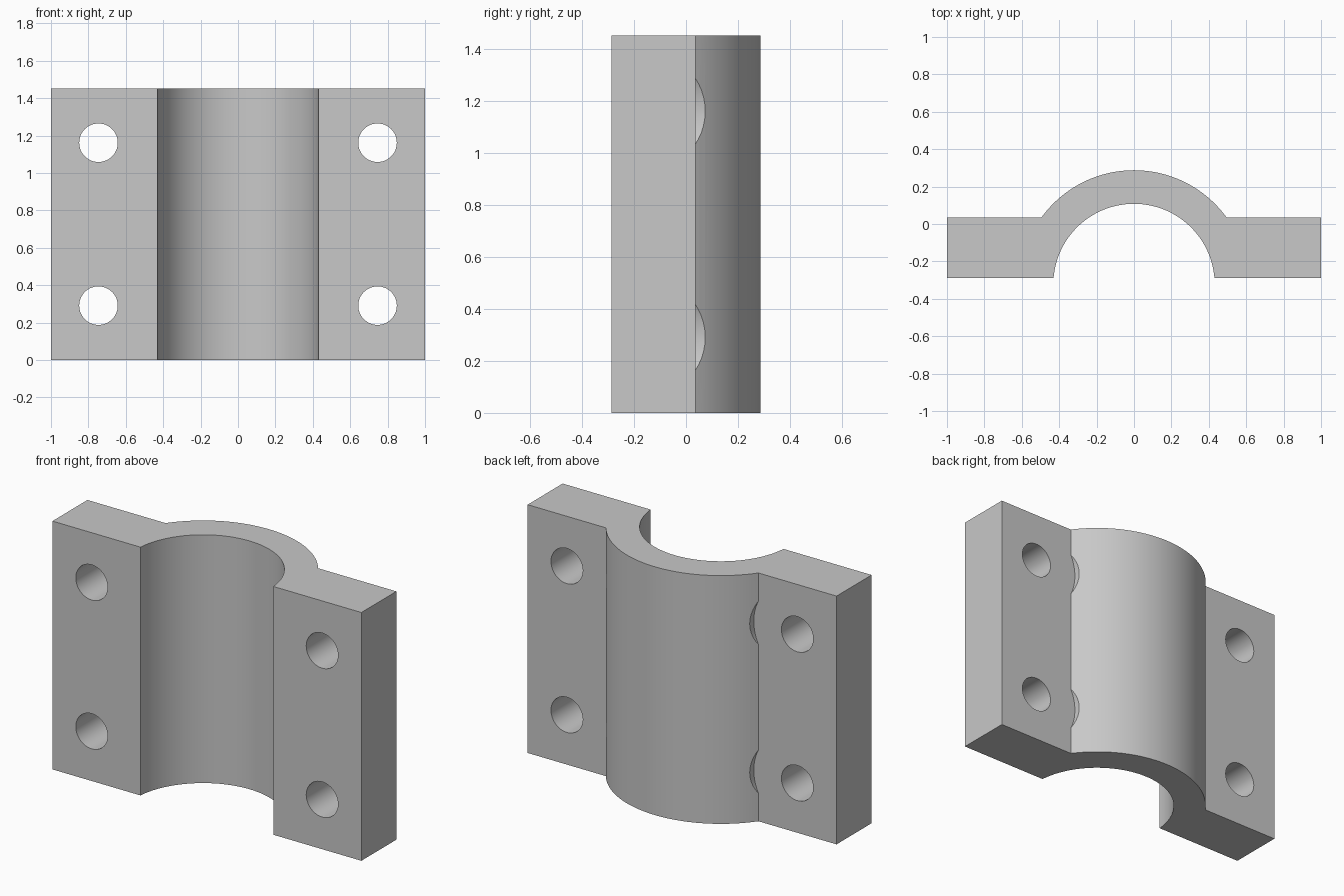
import bpy, bmesh, math
from mathutils import Matrix

cube = bpy.data.objects.get("Cube")
if cube:
    bpy.data.objects.remove(cube, do_unlink=True)

HEIGHT = 1.453
FRONT, FLANGE_BACK = -0.2875, 0.036
AXIS_Y, INNER_R, OUTER_R = -0.3235, 0.4315, 0.611
HOLE_X, HOLE_Z, HOLE_R, SEAT_R = 0.746, 0.291, 0.103, 0.282

grey = bpy.data.materials.new("plain grey")
grey.use_nodes = True
colour = (0.58, 0.58, 0.58, 1)
grey.diffuse_color = colour
grey.node_tree.nodes["Principled BSDF"].inputs["Base Color"].default_value = colour


def make_object(name, bm):
    bmesh.ops.recalc_face_normals(bm, faces=bm.faces)
    mesh = bpy.data.meshes.new(name)
    bm.to_mesh(mesh)
    bm.free()
    obj = bpy.data.objects.new(name, mesh)
    bpy.context.collection.objects.link(obj)
    mesh.materials.append(grey)
    return obj


def arc(radius, end_y, steps):
    """Points from the right end to the left end of an arc that stops at end_y."""
    start = math.asin((end_y - AXIS_Y) / radius)
    sweep = math.pi - 2 * start
    angles = [start + sweep * i / steps for i in range(steps + 1)]
    return [(radius * math.cos(a), AXIS_Y + radius * math.sin(a)) for a in angles]


# Saddle clamp: one cross-section, extruded upwards
outline = [(1, FRONT), (1, FLANGE_BACK)] + arc(OUTER_R, FLANGE_BACK, 48)
outline += [(-1, FLANGE_BACK), (-1, FRONT)] + arc(INNER_R, FRONT, 64)[::-1]
bm = bmesh.new()
base = bm.faces.new([bm.verts.new((x, y, 0)) for x, y in outline])
top = bmesh.ops.extrude_face_region(bm, geom=[base], use_keep_orig=True)
bmesh.ops.translate(bm, vec=(0, 0, HEIGHT),
                    verts=[v for v in top["geom"] if isinstance(v, bmesh.types.BMVert)])
clamp = make_object("clamp_half", bm)


def drill(name, radius, y0, y1):
    """Cut a round pocket from y0 to y1 at all four bolt positions."""
    bm = bmesh.new()
    for x in (-HOLE_X, HOLE_X):
        for z in (HOLE_Z, HEIGHT - HOLE_Z):
            place = Matrix.Translation((x, (y0 + y1) / 2, z)) @ Matrix.Rotation(math.pi / 2, 4, "X")
            bmesh.ops.create_cone(bm, cap_ends=True, segments=64, radius1=radius,
                                  radius2=radius, depth=y1 - y0, matrix=place)
    cutter = make_object(name, bm)
    cutter.hide_render = True
    mod = clamp.modifiers.new(name, "BOOLEAN")
    mod.operation, mod.solver, mod.object = "DIFFERENCE", "EXACT", cutter
    bpy.ops.object.modifier_apply(modifier=mod.name)
    bpy.data.objects.remove(cutter, do_unlink=True)


bpy.ops.object.select_all(action="DESELECT")
clamp.select_set(True)
bpy.context.view_layer.objects.active = clamp

# Bolt holes, and washer seats that bite into the arch
drill("bolt_holes", HOLE_R, -0.5, 0.2)
drill("washer_seats", SEAT_R, FLANGE_BACK, 0.5)

bpy.ops.object.shade_smooth_by_angle(angle=math.radians(25))
